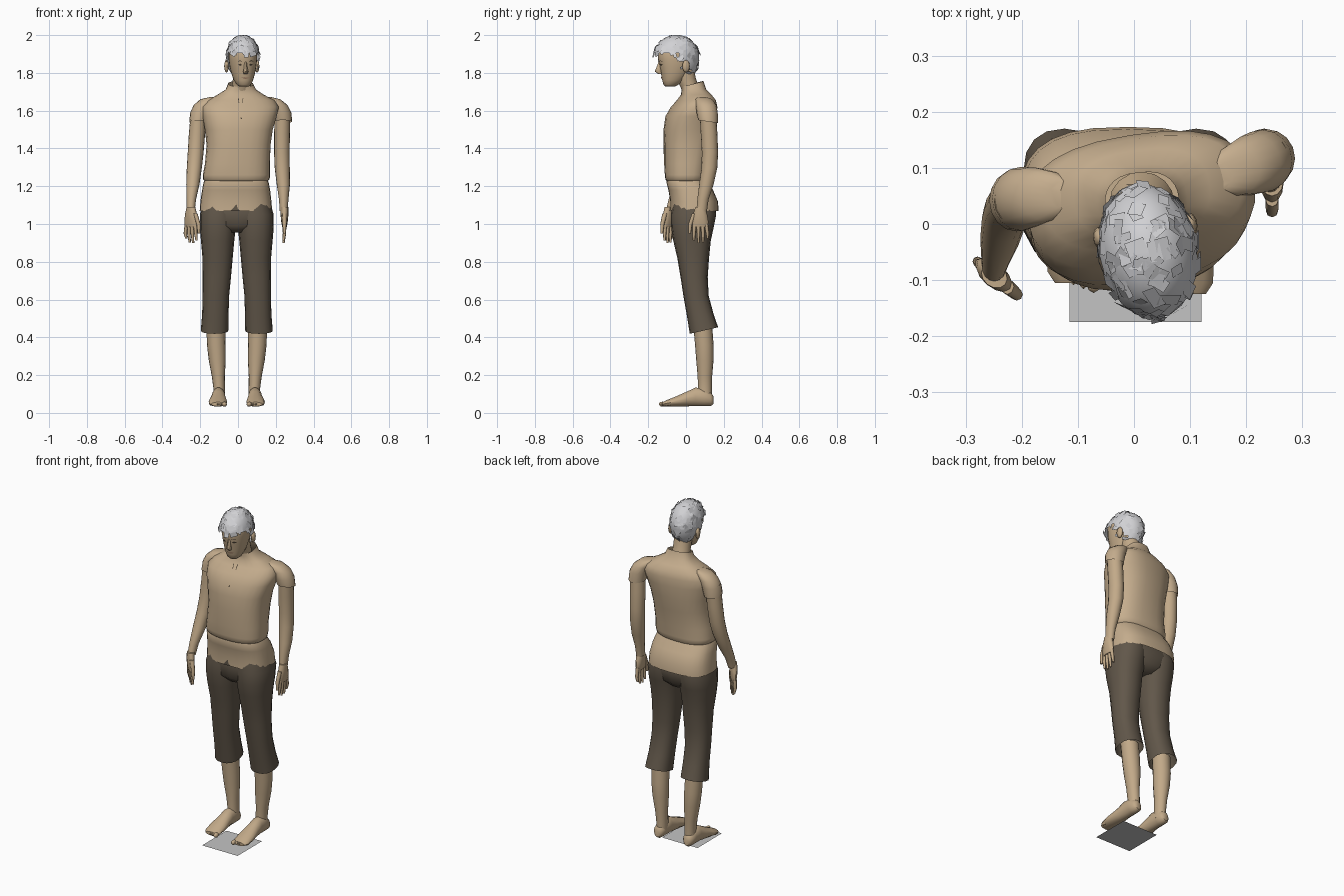
import bpy, bmesh, math, random
from mathutils import Vector, Matrix
from mathutils.bvhtree import BVHTree

random.seed(4)


def material(name, rgb):
    m = bpy.data.materials.new(name)
    m.diffuse_color = (*rgb, 1)
    return m


SHIRT = material("tan cloth", (0.56, 0.42, 0.27))
SKIN = material("skin", (0.54, 0.40, 0.25))
PANTS = material("dark brown cloth", (0.12, 0.095, 0.068))
HAIR = material("pale grey hair", (0.64, 0.64, 0.66))
PLATE = material("grey base", (0.55, 0.55, 0.55))
DARK = material("dark eyes", (0.06, 0.045, 0.03))
LIPS = material("lips", (0.33, 0.2, 0.13))


def finish(name, bm, mat, smooth=True):
    bmesh.ops.recalc_face_normals(bm, faces=bm.faces)
    me = bpy.data.meshes.new(name)
    bm.to_mesh(me)
    bm.free()
    ob = bpy.data.objects.new(name, me)
    bpy.context.collection.objects.link(ob)
    me.materials.append(mat)
    if smooth:
        bpy.ops.object.select_all(action='DESELECT')
        ob.select_set(True)
        bpy.context.view_layer.objects.active = ob
        bpy.ops.object.shade_smooth_by_angle(angle=math.radians(50))
    return ob


def add_loft(bm, rings, n=16, p=2.0, axis='Z', caps=(True, True)):
    """Ring: x, y, z, radius a, radius b, optional yaw in degrees, optional slope."""
    loops = []
    for r in rings:
        x, y, z, a, b = r[:5]
        yaw = math.radians(r[5]) if len(r) > 5 else 0
        slope = r[6] if len(r) > 6 else 0
        loop = []
        for i in range(n):
            t = 2 * math.pi * i / n
            c, s = math.cos(t), math.sin(t)
            u = math.copysign(abs(c) ** (2 / p), c) * a
            v = math.copysign(abs(s) ** (2 / p), s) * b
            if axis == 'Z':
                d = (u * math.cos(yaw) - v * math.sin(yaw),
                     u * math.sin(yaw) + v * math.cos(yaw), slope * v)
            else:
                d = (u, 0, v)
            loop.append(bm.verts.new((x + d[0], y + d[1], z + d[2])))
        loops.append(loop)
    for l0, l1 in zip(loops, loops[1:]):
        for i in range(n):
            j = (i + 1) % n
            bm.faces.new((l0[i], l0[j], l1[j], l1[i]))
    for flag, loop in zip(caps, (loops[0], loops[-1])):
        if flag:
            bm.faces.new(loop)


def loft(name, rings, mat, **kw):
    bm = bmesh.new()
    add_loft(bm, rings, **kw)
    return finish(name, bm, mat)


def add_ball(bm, loc, radii, yaw=0.0, seg=10):
    m = Matrix.Translation(loc) @ Matrix.Rotation(yaw, 4, 'Z') @ Matrix.Diagonal((*radii, 1))
    bmesh.ops.create_uvsphere(bm, u_segments=seg, v_segments=seg // 2 + 1, radius=1, matrix=m)


def patch(name, target, points, mat):
    """Flat detail projected from the front onto a surface."""
    bmt = bmesh.new()
    bmt.from_mesh(target.data)
    tree = BVHTree.FromBMesh(bmt)
    bmt.free()
    bm = bmesh.new()
    vs = []
    for x, z in points:
        hit = tree.ray_cast(Vector((x, -1, z)), Vector((0, 1, 0)))[0]
        vs.append(bm.verts.new((x, (hit.y if hit else -0.1) - 0.004, z)))
    bm.faces.new(vs)
    return finish(name, bm, mat, False)


# Base plate
bm = bmesh.new()
bm.faces.new([bm.verts.new(c) for c in
              ((-.115, -.175, 0), (.12, -.175, 0), (.12, .055, 0), (-.115, .055, 0))])
finish("base_plate", bm, PLATE, False)

# Trousers, lower legs and feet, one set per side
for side, s, dx, dy in (("right", 1, -.005, 0), ("left", -1, -.008, .02)):
    def X(v):
        return s * v + dx
    loft(side + "_trouser_leg", [
        (X(.116), .095, .436, .073, .075, 0, .23), (X(.112), .075, .52, .070, .070, 0, .1),
        (X(.109), .053, .62, .070, .067), (X(.104), .043, .72, .075, .072),
        (X(.100), .038, .82, .080, .084), (X(.100), .032, .91, .088, .099),
        (X(.099), .034, .98, .095, .112), (X(.096), .040, 1.05, .098, .120),
        (X(.085), .040, 1.13, .085, .105)], PANTS, p=2.3, caps=(False, True))
    loft(side + "_lower_leg", [
        (X(.093), .100, .07, .032, .036), (X(.091), .100, .12, .030, .037),
        (X(.096), .100, .19, .034, .038), (X(.102), .100, .28, .045, .046),
        (X(.107), .097, .36, .049, .049), (X(.110), .088, .47, .050, .050)], SKIN)
    bm = bmesh.new()
    fy = dy
    add_loft(bm, [
        (X(.095), .145, .068, .018, .022), (X(.095), .132, .072, .030, .036),
        (X(.095), .095, .083, .035, .048), (X(.095), .05, .085, .036, .050),
        (X(.096), .005 + fy * .3, .074, .040, .040), (X(.098), -.055 + fy * .7, .060, .049, .027),
        (X(.099), -.105 + fy, .050, .047, .017), (X(.097), -.125 + fy, .046, .036, .011)],
        axis='Y', n=14)
    for i in range(5):
        k = 1.35 if i == 0 else 1 - .06 * i
        add_ball(bm, (X(.064 + .018 * i), -.124 + .007 * i + fy, .046),
                 (.010 * k, .020, .010 * k), seg=8)
    finish(side + "_foot", bm, SKIN)

# Seat of the trousers
loft("trouser_seat", [
    (-.008, .035, .955, .05, .075), (-.008, .036, .99, .13, .11),
    (-.009, .042, 1.06, .182, .118), (-.01, .035, 1.14, .165, .10)], PANTS, p=2.6, n=24)

# Shirt: flared skirt below the waist and bloused body above
skirt = loft("shirt_skirt", [
    (-.011, .045, 1.068, .192, .128), (-.011, .043, 1.12, .188, .126),
    (-.010, .025, 1.18, .180, .118), (-.010, .004, 1.222, .172, .108),
    (-.010, .004, 1.24, .160, .100)], SHIRT, p=2.7, n=28, caps=(False, True))
body = loft("shirt_body", [
    (-.010, .004, 1.224, .163, .102), (-.009, .003, 1.236, .176, .112),
    (-.008, .003, 1.26, .178, .115, 1), (-.003, .003, 1.32, .172, .119, 3),
    (.003, .010, 1.42, .170, .128, 5), (.004, .018, 1.50, .180, .134, 7),
    (.008, .027, 1.57, .197, .131, 9), (.012, .043, 1.62, .205, .117, 9),
    (.016, .055, 1.655, .178, .098, 9), (.014, .054, 1.685, .122, .078, 8),
    (.015, .042, 1.712, .080, .064, 6), (.015, .034, 1.742, .066, .058, 6, .25)],
    SHIRT, p=2.5, n=28, caps=(True, False))
patch("hem_notch", skirt, [(-.04, 1.07), (.012, 1.07), (-.002, 1.082), (-.008, 1.106), (-.022, 1.088)], PANTS)
for nm, a, b in (("left_neck_slit", .002, .016), ("right_neck_slit", .026, .02)):
    patch(nm, body, [(a - .002, 1.665), (a + .002, 1.665), (b + .002, 1.555), (b - .001, 1.555)], DARK)

# Sleeves and arms
loft("right_sleeve", [
    (.237, .117, 1.542, .050, .052, 0, -.15), (.228, .112, 1.59, .054, .056),
    (.210, .106, 1.63, .052, .054), (.180, .095, 1.66, .045, .045),
    (.150, .085, 1.672, .025, .025)], SHIRT, caps=(False, True))
loft("left_sleeve", [
    (-.210, .042, 1.540, .048, .055, 0, -.15), (-.200, .045, 1.59, .053, .057),
    (-.182, .048, 1.63, .052, .054), (-.155, .050, 1.66, .045, .045),
    (-.125, .052, 1.672, .025, .025)], SHIRT, caps=(False, True))
loft("right_arm", [
    (.236, .115, 1.60, .040, .044), (.233, .122, 1.48, .042, .044),
    (.232, .127, 1.38, .041, .043), (.234, .124, 1.30, .040, .042),
    (.240, .108, 1.21, .035, .038), (.242, .090, 1.13, .025, .030),
    (.242, .083, 1.07, .021, .028)], SKIN)
loft("left_arm", [
    (-.209, .042, 1.60, .040, .044), (-.217, .038, 1.48, .043, .044),
    (-.224, .028, 1.38, .042, .043), (-.231, .010, 1.30, .040, .042),
    (-.239, -.025, 1.21, .035, .038), (-.247, -.062, 1.13, .025, .030),
    (-.250, -.080, 1.07, .021, .027)], SKIN)


# Hands: palm, four fingers and a thumb, spread along one horizontal direction
def hand(name, x, y, yaw):
    bm = bmesh.new()
    d = Vector((-math.sin(math.radians(yaw)), math.cos(math.radians(yaw)), 0))
    o = Vector((x, y, 0))
    add_loft(bm, [(x, y, 1.09, .020, .025, yaw), (x, y, 1.05, .021, .038, yaw),
                  (x, y, 1.01, .017, .044, yaw), (x, y, .985, .012, .040, yaw)], n=12)
    for i in range(4):
        a = o + d * (-.029 + .020 * i)
        b = a + d * (-.004 + .004 * i)
        end = (.912, .900, .903, .922)[i]
        add_loft(bm, [(a.x, a.y, 1.0, .010, .011), (b.x, b.y, .95, .009, .009),
                      (b.x * .98, b.y, end, .006, .006)], n=8)
    a, b, c = o - d * .030, o - d * .052, o - d * .056
    add_loft(bm, [(a.x, a.y, 1.055, .012, .014), (b.x, b.y, 1.0, .011, .011),
                  (c.x, c.y, .95, .007, .007)], n=8)
    finish(name, bm, SKIN)


hand("right_hand", .246, .075, 0)
hand("left_hand", -.249, -.092, 50)

# Head, turned slightly
YAW = 9
HC = Vector((.026, -.05, 0))
HROT = Matrix.Rotation(math.radians(YAW), 3, 'Z')


def on_head(x, y, z):
    return HC + HROT @ Vector((x, y, z))


loft("neck", [(.014, .038, 1.67, .058, .055), (.017, .022, 1.72, .050, .048),
              (.022, .000, 1.77, .049, .052), (.024, -.015, 1.83, .05, .055)], SKIN)
head = loft("head", [(*on_head(0, y, z), a, b, YAW) for y, z, a, b in (
    (-.035, 1.727, .024, .024), (-.030, 1.738, .038, .040), (-.018, 1.76, .050, .058),
    (-.010, 1.79, .060, .072), (-.002, 1.83, .069, .088), (0, 1.87, .074, .098),
    (0, 1.92, .074, .100), (0, 1.96, .055, .075))], SKIN, p=2.15, n=24)
bm = bmesh.new()
add_loft(bm, [(*on_head(0, y, z), a, b, YAW) for y, z, a, b in (
    (-.086, 1.86, .007, .010), (-.094, 1.828, .009, .014),
    (-.098, 1.808, .014, .019), (-.088, 1.795, .011, .012))], n=8)
finish("nose", bm, SKIN)
bm = bmesh.new()
for s in (1, -1):
    add_ball(bm, on_head(.082 * s, .038, 1.835), (.012, .020, .033), math.radians(YAW))
finish("ears", bm, SKIN)
mid = .040
for s, side in ((1, "right"), (-1, "left")):
    def fx(v):
        return mid + s * v
    patch(side + "_eye", head, [(fx(.017), 1.842), (fx(.028), 1.849), (fx(.040), 1.843), (fx(.028), 1.837)], DARK)
    patch(side + "_brow", head, [(fx(.012), 1.859), (fx(.030), 1.867), (fx(.044), 1.860), (fx(.030), 1.862)], DARK)
patch("mouth", head, [(mid - .022, 1.774), (mid, 1.779), (mid + .022, 1.774), (mid, 1.767)], LIPS)

# Hair: cropped cap with a sloping hairline, covered in loose flat tufts
RX, RY = .088, .121


def hairline(y):
    return max(-.10, min(.002, -(y + .03) * 1.15))


bm = bmesh.new()
bmesh.ops.create_uvsphere(bm, u_segments=24, v_segments=18, radius=1)
for v in bm.verts:
    v.co = Vector((v.co.x * RX, v.co.y * RY, v.co.z * (.113 if v.co.z > 0 else .14)))
bmesh.ops.delete(bm, geom=[v for v in bm.verts if v.co.z < hairline(v.co.y)], context='VERTS')
for v in bm.verts:
    v.co = on_head(v.co.x, v.co.y, v.co.z + 1.885)
finish("hair_cap", bm, HAIR)

bm = bmesh.new()
for k in range(150):
    n = Vector((random.gauss(0, 1), random.gauss(0, 1), random.gauss(.3, 1))).normalized()
    p = Vector((n.x * RX, n.y * RY, n.z * (.113 if n.z > 0 else .14)))
    if p.z < hairline(p.y) + .01:
        continue
    normal = Vector((p.x / RX ** 2, p.y / RY ** 2, p.z / .0150)).normalized()
    normal = (normal + Vector([random.uniform(-.22, .22) for _ in range(3)])).normalized()
    t = normal.orthogonal().normalized()
    t.rotate(Matrix.Rotation(random.uniform(0, 6.28), 3, normal))
    w = normal.cross(t)
    a, b = random.uniform(.011, .022), random.uniform(.007, .014)
    quad = []
    for i, j in ((-1, -1), (1, -1), (1, 1), (-1, 1)):
        q = on_head(*(p * 1.015 + t * a * i + w * b * j))
        quad.append(bm.verts.new((q.x, q.y, min(q.z + 1.885, 2.0))))
    bm.faces.new(quad)
finish("hair_tufts", bm, HAIR, False)
